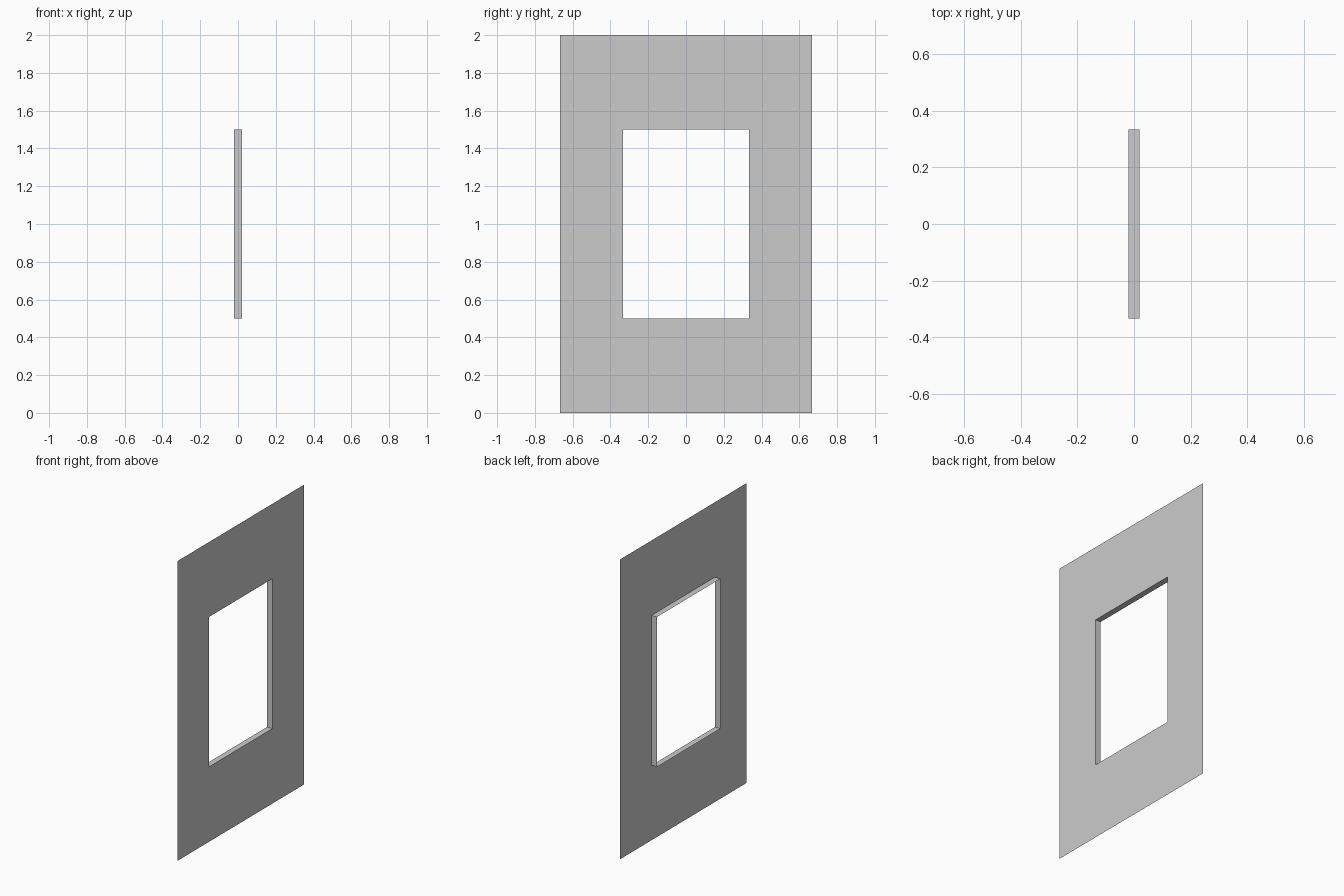
import bpy, bmesh

if "Cube" in bpy.data.objects:
    bpy.data.objects.remove(bpy.data.objects["Cube"])

W, H = 1.333, 2.0            # outer panel size
HW, Z0, Z1 = 0.667, 0.5, 1.5  # opening width, sill and head heights
X = 0.02                      # half depth of the opening lining


def rect(bm, x, width, z0, z1):
    y = width / 2
    return [bm.verts.new((x, a, b)) for a, b in ((-y, z0), (y, z0), (y, z1), (-y, z1))]


def bridge(bm, a, b):
    for i in range(4):
        j = (i + 1) % 4
        bm.faces.new((a[i], a[j], b[j], b[i]))


bm = bmesh.new()
outer = rect(bm, X, W, 0, H)
inner = rect(bm, X, HW, Z0, Z1)
back = rect(bm, -X, HW, Z0, Z1)

# flat single-sheet panel around the opening
bridge(bm, outer, inner)
# lining that runs back from the opening edge
bridge(bm, inner, back)

mesh = bpy.data.meshes.new("window_wall_panel")
bm.to_mesh(mesh)
bm.free()
obj = bpy.data.objects.new("window_wall_panel", mesh)
bpy.context.collection.objects.link(obj)
